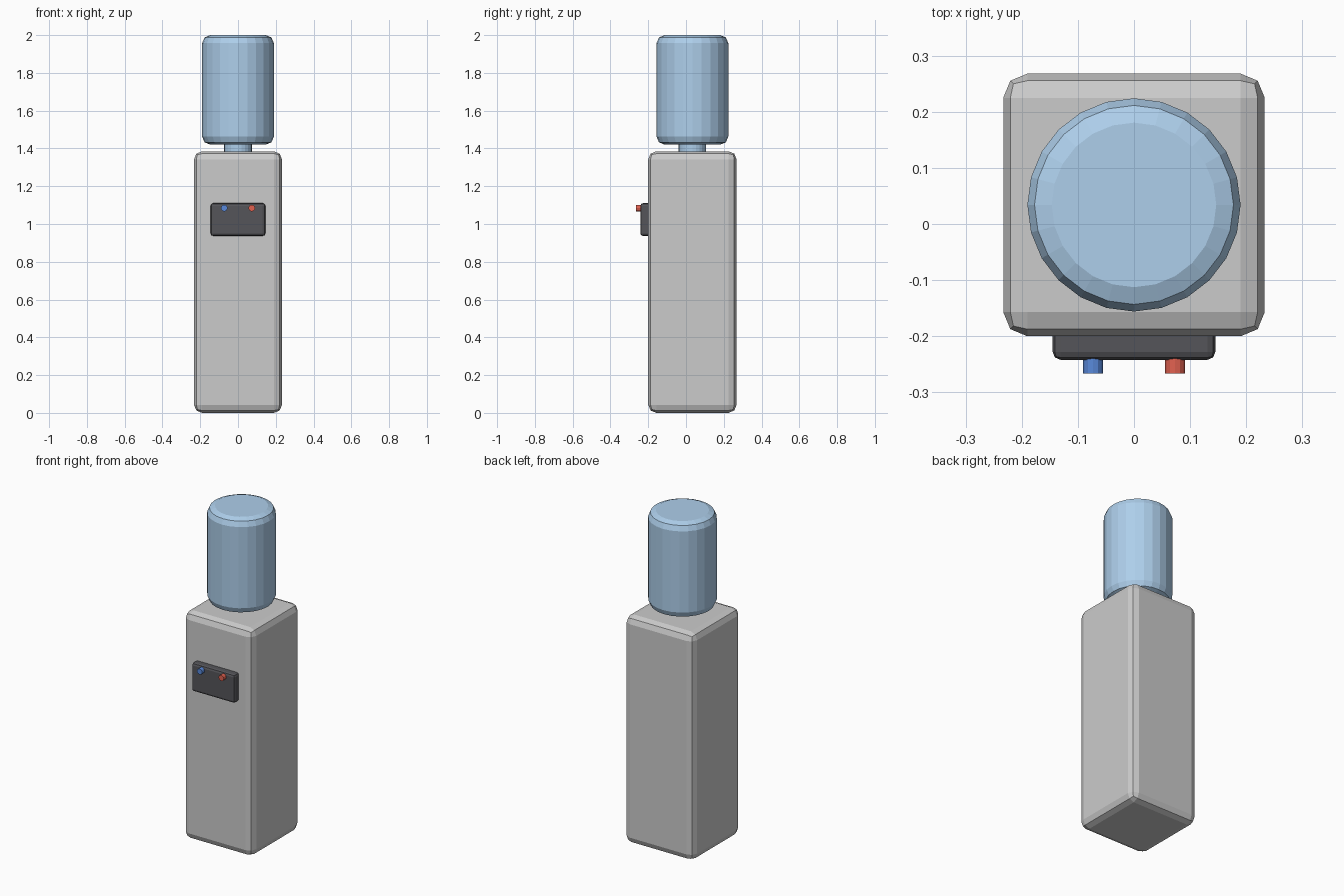
import bpy, math

if "Cube" in bpy.data.objects:
    bpy.data.objects.remove(bpy.data.objects["Cube"])


def finish(obj, name, color=None, bevel=0):
    obj.name = name
    if bevel:
        mod = obj.modifiers.new("rounded_edges", 'BEVEL')
        mod.width = bevel
        mod.segments = 2
        mod.limit_method = 'ANGLE'
        mod.angle_limit = math.radians(40)
    if color:
        mat = bpy.data.materials.new(name + "_color")
        mat.diffuse_color = (*color, 1)
        mat.use_nodes = True
        mat.node_tree.nodes["Principled BSDF"].inputs["Base Color"].default_value = mat.diffuse_color
        obj.data.materials.append(mat)
    return obj


def box(name, lo, hi, **kw):
    center = [(a + b) / 2 for a, b in zip(lo, hi)]
    bpy.ops.mesh.primitive_cube_add(size=1, location=center)
    obj = bpy.context.object
    obj.scale = [b - a for a, b in zip(lo, hi)]
    bpy.ops.object.transform_apply(location=False, rotation=False, scale=True)
    return finish(obj, name, **kw)


def cylinder(name, radius, depth, loc, sides=24, rot=(0, 0, 0), **kw):
    bpy.ops.mesh.primitive_cylinder_add(vertices=sides, radius=radius, depth=depth,
                                        location=loc, rotation=rot)
    return finish(bpy.context.object, name, **kw)


WATER = (0.42, 0.62, 0.83)
CENTER_Y = 0.034

# Cabinet
box("cabinet", (-0.233, -0.2, 0), (0.233, 0.268, 1.385), bevel=0.043)

# Water bottle and its neck seated in the cabinet top
cylinder("bottle", 0.19, 0.58, (0, CENTER_Y, 1.71), color=WATER, bevel=0.043)
cylinder("bottle_neck", 0.073, 0.1, (0, CENTER_Y, 1.395), color=WATER)

# Dark tap panel
box("tap_panel", (-0.145, -0.242, 0.937), (0.145, -0.16, 1.11),
    color=(0.09, 0.09, 0.1), bevel=0.014)

# Cold and hot buttons
for name, x, color in (("cold_button", -0.073, (0.1, 0.25, 0.7)),
                       ("hot_button", 0.073, (0.75, 0.12, 0.08))):
    cylinder(name, 0.0175, 0.044, (x, -0.244, 1.084), sides=12,
             rot=(math.pi / 2, 0, 0), color=color)
